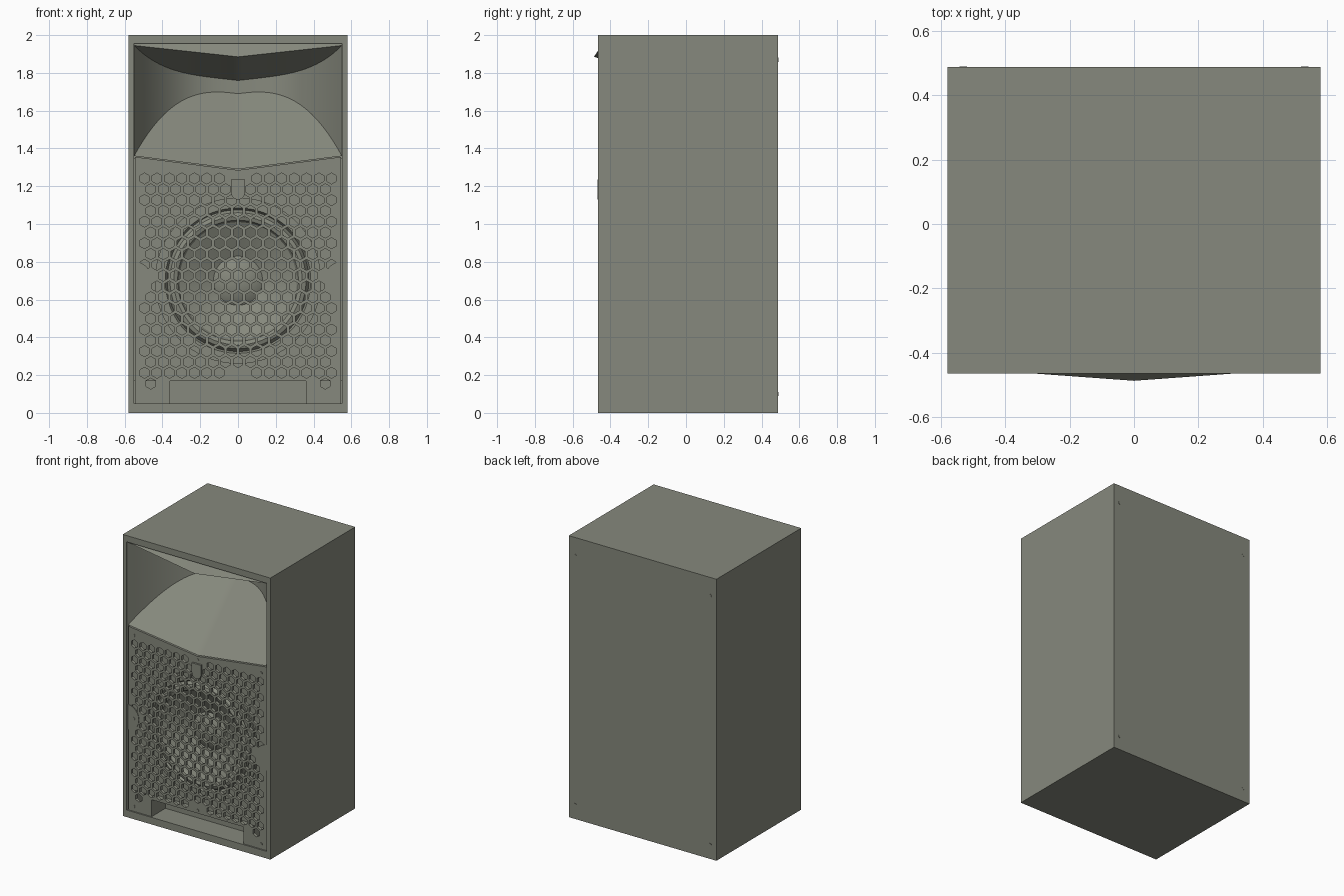
import bpy, bmesh, math

if "Cube" in bpy.data.objects:
    bpy.data.objects.remove(bpy.data.objects["Cube"], do_unlink=True)

grey = bpy.data.materials.new("olive_grey")
grey.use_nodes = True
colour = (0.24, 0.25, 0.205, 1)
grey.diffuse_color = colour
grey.node_tree.nodes["Principled BSDF"].inputs["Base Color"].default_value = colour


def finish(name, bm, smooth=False, face_front=False):
    bmesh.ops.remove_doubles(bm, verts=bm.verts, dist=1e-5)
    bmesh.ops.recalc_face_normals(bm, faces=bm.faces)
    if face_front and sum(f.normal.y * f.calc_area() for f in bm.faces) > 0:
        bmesh.ops.reverse_faces(bm, faces=bm.faces)
    mesh = bpy.data.meshes.new(name)
    bm.to_mesh(mesh)
    bm.free()
    ob = bpy.data.objects.new(name, mesh)
    bpy.context.collection.objects.link(ob)
    mesh.materials.append(grey)
    if smooth:
        bpy.ops.object.select_all(action="DESELECT")
        ob.select_set(True)
        bpy.context.view_layer.objects.active = ob
        bpy.ops.object.shade_smooth_by_angle(angle=math.radians(30))
    return ob


def add_prism(bm, outline, y0, y1):
    """Extrude an (x, z) outline from y0 to y1."""
    a = [bm.verts.new((x, y0, z)) for x, z in outline]
    b = [bm.verts.new((x, y1, z)) for x, z in outline]
    bm.faces.new(a)
    bm.faces.new(b[::-1])
    for i in range(len(a)):
        j = (i + 1) % len(a)
        bm.faces.new((a[i], b[i], b[j], a[j]))


def prism(name, outline, y0, y1):
    bm = bmesh.new()
    add_prism(bm, outline, y0, y1)
    return finish(name, bm)


def ring(cx, cz, r, n, turn=0.0):
    return [(cx + r * math.cos(turn + math.tau * i / n),
             cz + r * math.sin(turn + math.tau * i / n)) for i in range(n)]


def rect(x0, x1, z0, z1):
    return [(x0, z0), (x1, z0), (x1, z1), (x0, z1)]


def cut(ob, cutter):
    """Subtract the cutter, bake the result and drop the cutter."""
    mod = ob.modifiers.new("holes", "BOOLEAN")
    mod.operation, mod.solver, mod.object = "DIFFERENCE", "EXACT", cutter
    graph = bpy.context.evaluated_depsgraph_get()
    baked = bpy.data.meshes.new_from_object(ob.evaluated_get(graph))
    ob.modifiers.clear()
    ob.data = baked
    bpy.data.objects.remove(cutter, do_unlink=True)


W, FRONT, BACK = 0.58, -0.465, 0.487
IN, SILL, HEAD = 0.55, 0.05, 1.955
CX, CZ = 0.0, 0.70

# Cabinet: closed box with a deep recess behind a thin front frame
bm = bmesh.new()
outer, inner = rect(-W, W, 0, 2), rect(-IN, IN, SILL, HEAD)
loops = [[bm.verts.new((x, y, z)) for x, z in o] for o, y in
         ((outer, BACK), (outer, FRONT), (inner, FRONT), (inner, 0.05))]
for a, b in zip(loops, loops[1:]):
    for i in range(4):
        bm.faces.new((a[i], a[(i + 1) % 4], b[(i + 1) % 4], b[i]))
bm.faces.new(loops[0])
bm.faces.new(loops[-1])
finish("cabinet", bm)

# Horn: beaked upper lip, curved back wall and creased lower ramp
bm = bmesh.new()
rows = []
N = 48
for i in range(N + 1):
    x = -IN + 2 * IN * i / N
    t = abs(x) / IN
    depth = 0.4 * (1 - t ** 2.7)
    lip_z, ramp_z = 1.885 + 0.06 * t, 1.29 + 0.07 * t
    lip_y = -0.487 + 0.04 * t
    wall_y = -0.447 + depth
    section = [(-0.435, HEAD), (lip_y, lip_z), (wall_y, lip_z - 0.125 * (1 - t ** 4)),
               (wall_y, ramp_z + depth), (-0.447, ramp_z)]
    rows.append([bm.verts.new((x, y, z)) for y, z in section])
for a, b in zip(rows, rows[1:]):
    for k in range(4):
        bm.faces.new((a[k], b[k], b[k + 1], a[k + 1]))
finish("horn", bm, smooth=True, face_front=True)

# Grille plate with a V-shaped top edge and a notch for the port
G = IN - 0.006
PX, PZ = 0.36, 0.17
grille = prism("grille", [(-G, SILL), (-PX, SILL), (-PX, PZ), (PX, PZ), (PX, SILL),
                          (G, SILL), (G, 1.355), (0, 1.285), (-G, 1.355)], -0.455, -0.435)

# Honeycomb perforation, leaving solid borders and screw tabs
screws = [(0, 1.26), (0, 0.19), (0, 1.19)]
for s in (-1, 1):
    screws += [(s * 0.5, 1.3), (s * 0.5, 0.71), (s * 0.5, 0.085)]
PITCH = 0.066
bm = bmesh.new()
for row in range(22):
    z = 0.155 + row * PITCH * 0.866
    for col in range(-8, 9):
        x = (col + 0.5 * (row % 2)) * PITCH
        near_screw = any(math.hypot(x - a, z - b) < 0.055 for a, b in screws)
        over_port = z < 0.21 and abs(x) < PX + 0.04
        if abs(x) < 0.515 and z < 1.27 and not near_screw and not over_port:
            add_prism(bm, ring(x, z, 0.029, 6, math.pi / 6), -0.5, -0.42)
cut(grille, finish("hole_cutter", bm))

# Screw heads and tabs on the grille
for n, (x, z) in enumerate(screws):
    prism(f"grille_screw_{n + 1}", ring(x, z, 0.011, 10), -0.459, -0.45)
prism("top_tab", [(-0.036, 1.235), (-0.036, 1.165)] + ring(0, 1.165, 0.036, 16, math.pi)[1:8]
      + [(0.036, 1.165), (0.036, 1.235)], -0.468, -0.45)
for side, s in (("left", 1), ("right", -1)):
    arc = [(s * (G - 0.085 * math.sin(a)), 0.71 + 0.09 * math.cos(a))
           for a in [math.pi * i / 12 for i in range(13)]]
    prism(f"{side}_tab", arc, -0.458, -0.45)

# Baffle behind the grille with the woofer opening
baffle = prism("baffle", [(-IN, PZ), (IN, PZ), (IN, 1.35), (0, 1.28), (-IN, 1.35)], -0.40, -0.37)
cut(baffle, prism("woofer_cutter", ring(CX, CZ, 0.38, 64), -0.5, -0.3))

# Woofer: rim, rolled surround, cone and dust cap turned about the y axis
profile = [(0.44, -0.395), (0.44, -0.412), (0.385, -0.412), (0.375, -0.395), (0.36, -0.418),
           (0.34, -0.425), (0.32, -0.418), (0.31, -0.40), (0.13, -0.31), (0.09, -0.335), (0, -0.35)]
bm = bmesh.new()
turned = [[bm.verts.new((x, y, z)) for x, z in ring(CX, CZ, r, 64)] for r, y in profile]
for a, b in zip(turned, turned[1:]):
    for i in range(64):
        j = (i + 1) % 64
        bm.faces.new((a[i], a[j], b[j], b[i]))
bmesh.ops.remove_doubles(bm, verts=bm.verts, dist=1e-5)
finish("woofer", bm, smooth=True, face_front=True)

# Bass port: U-shaped duct and its rear panel
T = 0.012
prism("port_duct", [(-PX - T, SILL), (-PX, SILL), (-PX, PZ), (PX, PZ), (PX, SILL),
                    (PX + T, SILL), (PX + T, PZ + T), (-PX - T, PZ + T)], -0.45, -0.28)
prism("port_back", rect(-PX - T, PX + T, SILL, PZ + T), -0.30, -0.28)

# Small screws at the rear corners
for side, s in (("left", 1), ("right", -1)):
    for level, z in (("lower", 0.1), ("upper", 1.87)):
        prism(f"rear_screw_{level}_{side}", ring(s * 0.53, z, 0.012, 10), BACK - 0.005, BACK + 0.002)
